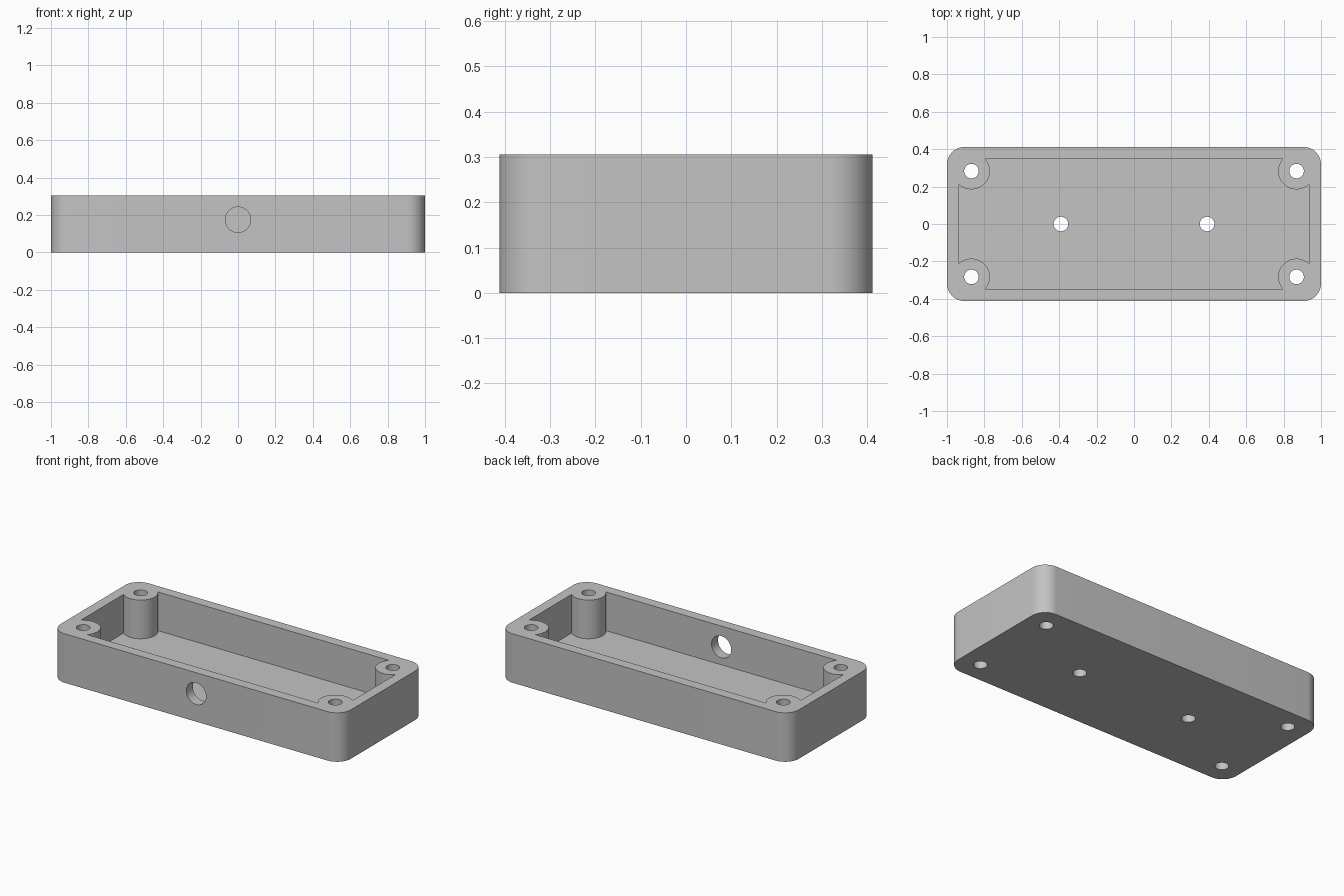
import bpy
import bmesh
from math import asin, acos, cos, sin, pi, radians
from mathutils import Matrix

if "Cube" in bpy.data.objects:
    bpy.data.objects.remove(bpy.data.objects["Cube"], do_unlink=True)

LENGTH_HALF, WIDTH_HALF, HEIGHT = 1.0, 0.412, 0.305
CORNER, WALL, FLOOR = 0.095, 0.064, 0.064
POST_X, POST_Y, POST_R = 0.869, 0.283, 0.098
SCREW_R, CABLE_R = 0.039, 0.068

grey = bpy.data.materials.new("plain grey")
grey.use_nodes = True
grey.diffuse_color = (0.55, 0.55, 0.55, 1)
grey.node_tree.nodes["Principled BSDF"].inputs["Base Color"].default_value = (0.55, 0.55, 0.55, 1)


def arc(cx, cy, r, start, end, steps):
    return [(cx + r * cos(start + (end - start) * i / steps),
             cy + r * sin(start + (end - start) * i / steps)) for i in range(steps + 1)]


def four_corners(quarter):
    """Mirror one corner's counter-clockwise points into a closed outline."""
    outline = []
    for sx, sy in ((1, 1), (-1, 1), (-1, -1), (1, -1)):
        points = quarter if sx == sy else quarter[::-1]
        outline += [(sx * x, sy * y) for x, y in points]
    return outline


def prism(name, outline, z0, z1, matrix=Matrix()):
    bm = bmesh.new()
    face = bm.faces.new([bm.verts.new((x, y, z0)) for x, y in outline])
    top = bmesh.ops.extrude_face_region(bm, geom=[face])["geom"]
    bmesh.ops.translate(bm, vec=(0, 0, z1 - z0),
                        verts=[v for v in top if isinstance(v, bmesh.types.BMVert)])
    bmesh.ops.recalc_face_normals(bm, faces=bm.faces)
    bm.transform(matrix)
    mesh = bpy.data.meshes.new(name)
    bm.to_mesh(mesh)
    bm.free()
    mesh.materials.append(grey)
    obj = bpy.data.objects.new(name, mesh)
    bpy.context.collection.objects.link(obj)
    return obj


def circle(x, y, r):
    return arc(x, y, r, 0, 2 * pi, 40)[:-1]


# Rounded block
enclosure = prism("enclosure_base", four_corners(
    arc(LENGTH_HALF - CORNER, WIDTH_HALF - CORNER, CORNER, 0, pi / 2, 14)), 0, HEIGHT)

# Cavity, scooped around the four corner screw posts
start = -acos((LENGTH_HALF - WALL - POST_X) / POST_R)
end = -pi - asin((WIDTH_HALF - WALL - POST_Y) / POST_R)
cutters = [prism("cavity_cutter", four_corners(
    arc(POST_X, POST_Y, POST_R, start, end, 24)), FLOOR, HEIGHT + 0.1)]

# Screw holes through the posts and mounting holes through the floor
spots = [(sx * POST_X, sy * POST_Y) for sx in (-1, 1) for sy in (-1, 1)]
spots += [(-0.391, 0), (0.391, 0)]
for x, y in spots:
    cutters.append(prism("screw_hole_cutter", circle(x, y, SCREW_R), -0.1, HEIGHT + 0.1))

# Cable hole through the front wall only
to_front = Matrix.Translation((0, -WIDTH_HALF, 0.175)) @ Matrix.Rotation(radians(90), 4, "X")
cutters.append(prism("cable_hole_cutter", circle(0, 0, CABLE_R), -0.2, 0.1, to_front))

# Cut everything out of the block
bpy.ops.object.select_all(action="DESELECT")
bpy.context.view_layer.objects.active = enclosure
enclosure.select_set(True)
for cutter in cutters:
    cutter.hide_render = True
    cut = enclosure.modifiers.new("cut", "BOOLEAN")
    cut.operation, cut.solver, cut.object = "DIFFERENCE", "EXACT", cutter
    bpy.ops.object.modifier_apply(modifier=cut.name)
    bpy.data.objects.remove(cutter, do_unlink=True)

bpy.ops.object.shade_smooth_by_angle(angle=radians(30))
